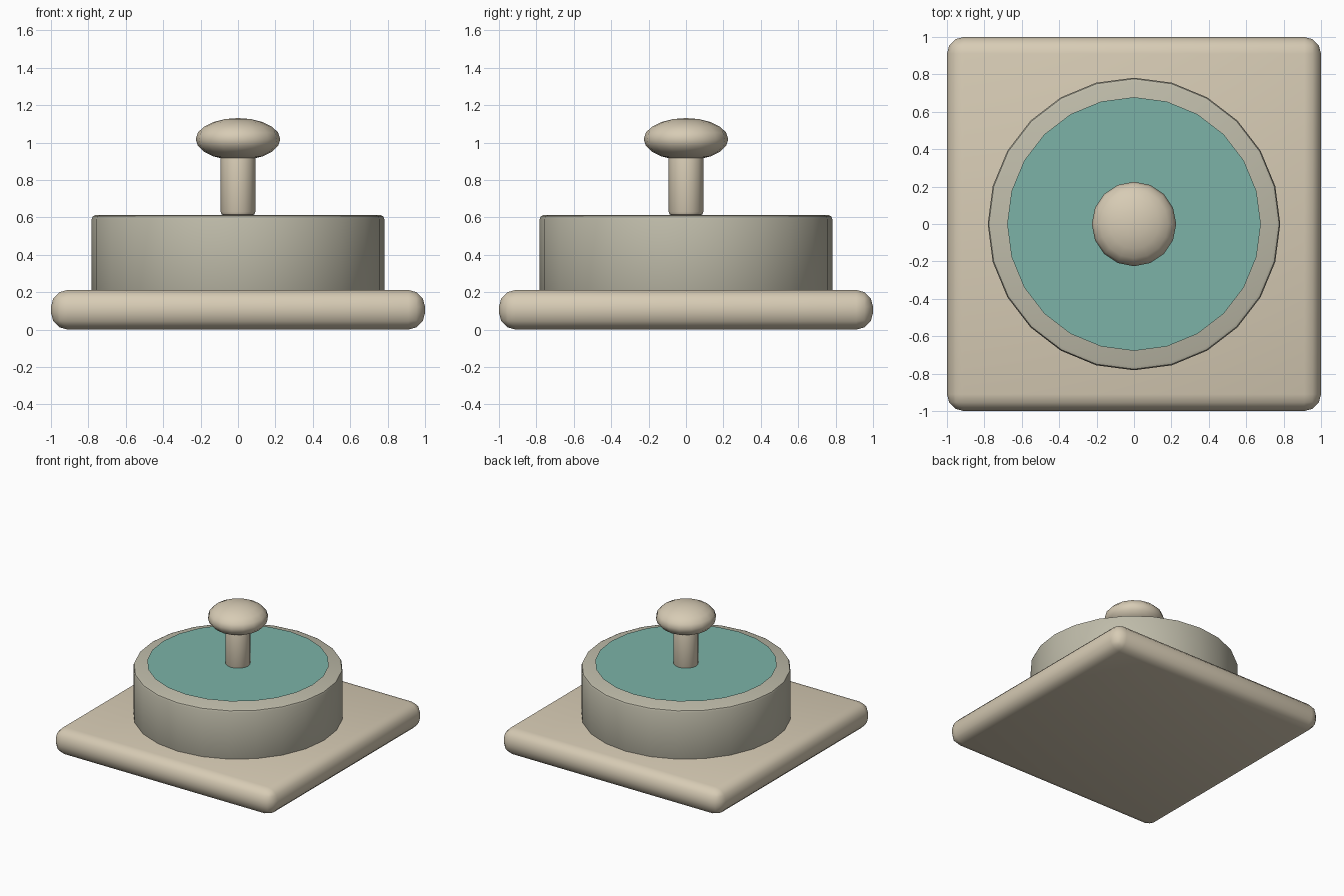
import bpy
import math

if "Cube" in bpy.data.objects:
    bpy.data.objects.remove(bpy.data.objects["Cube"])


def material(name, color):
    m = bpy.data.materials.new(name)
    m.diffuse_color = (*color, 1)
    m.use_nodes = True
    m.node_tree.nodes["Principled BSDF"].inputs["Base Color"].default_value = m.diffuse_color
    return m


stone = material("pale_stone", (0.68, 0.60, 0.46))
basin_stone = material("grey_stone", (0.52, 0.50, 0.40))
teal = material("water_teal", (0.20, 0.45, 0.39))


def finish(name, mat, bevel=0, segments=2, angle=35):
    ob = bpy.context.object
    ob.name = name
    ob.data.materials.append(mat)
    bpy.ops.object.transform_apply(location=False, rotation=False, scale=True)
    if bevel:
        mod = ob.modifiers.new("Bevel", 'BEVEL')
        mod.width = bevel
        mod.segments = segments
        mod.limit_method = 'ANGLE'
        mod.angle_limit = math.radians(40)
        bpy.ops.object.modifier_apply(modifier=mod.name)
    bpy.ops.object.shade_smooth_by_angle(angle=math.radians(angle))
    return ob


def cylinder(name, mat, radius, z0, z1, sides, bevel):
    bpy.ops.mesh.primitive_cylinder_add(vertices=sides, radius=radius, depth=z1 - z0,
                                        location=(0, 0, (z0 + z1) / 2))
    return finish(name, mat, bevel)


# Rounded square plinth
bpy.ops.mesh.primitive_cube_add(size=1, location=(0, 0, 0.106))
bpy.context.object.scale = (2, 2, 0.212)
finish("base_slab", stone, 0.09, 3)

# Round basin
cylinder("basin", basin_stone, 0.782, 0.19, 0.612, 24, 0.02)

# Thin water sheet just above the basin
bpy.ops.mesh.primitive_circle_add(vertices=24, radius=0.678, fill_type='NGON',
                                  location=(0, 0, 0.638))
finish("water_surface", teal)

# Central stem and flattened cap
cylinder("stem", stone, 0.093, 0.61, 0.99, 16, 0.02)
bpy.ops.mesh.primitive_uv_sphere_add(segments=16, ring_count=10, radius=1,
                                     location=(0, 0, 1.018))
bpy.context.object.scale = (0.226, 0.226, 0.113)
finish("stem_cap", stone, angle=80)
